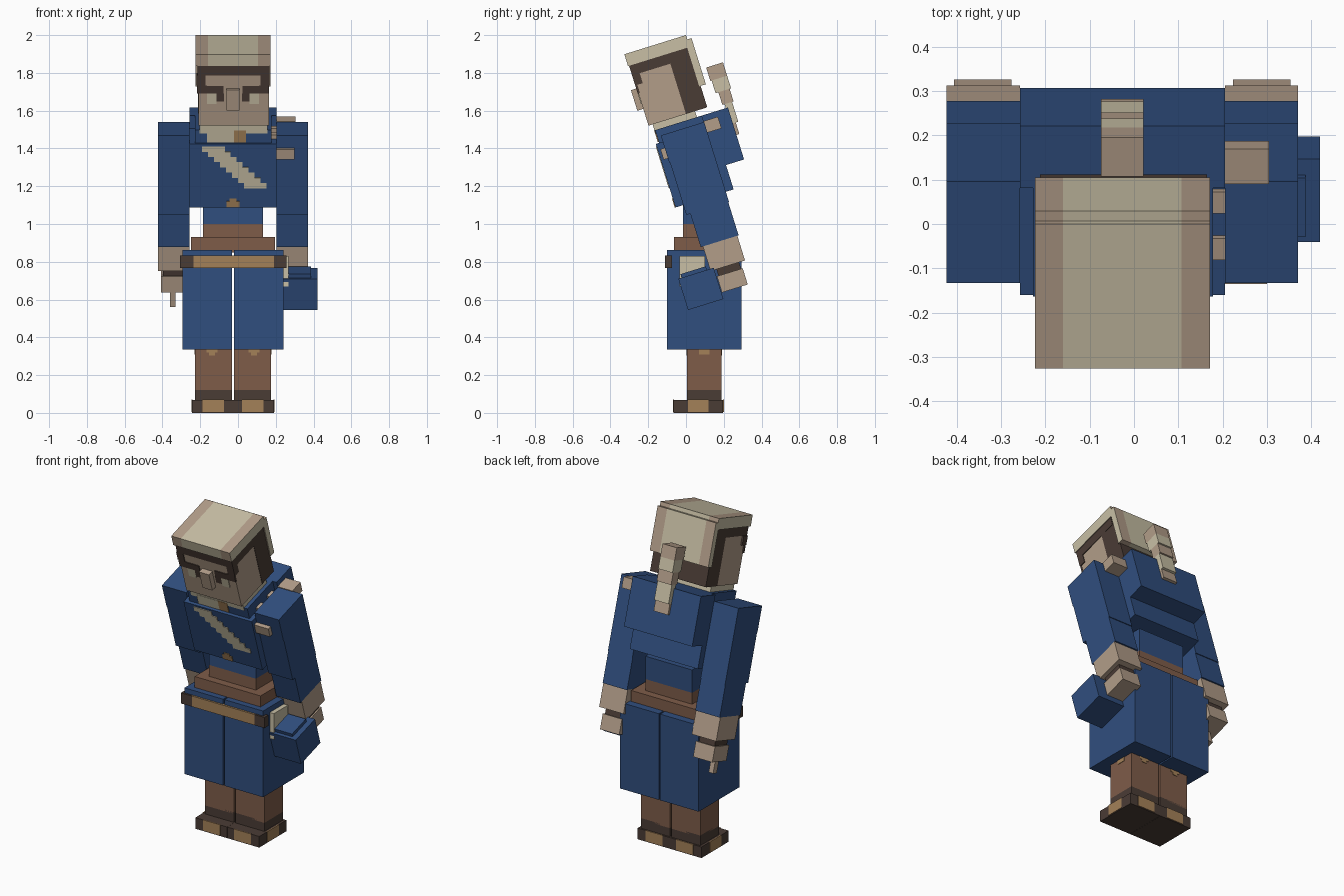
import bpy, bmesh, math
from mathutils import Matrix, Vector

if "Cube" in bpy.data.objects:
    bpy.data.objects.remove(bpy.data.objects["Cube"], do_unlink=True)

CX = -0.0265                                   # centre plane of the body
LEAN = Matrix.Rotation(0.3015, 4, 'X')         # forward stoop of the upper body
UPRIGHT = Matrix.Identity(4)


def linear(c):
    c /= 255
    return c / 12.92 if c <= 0.04045 else ((c + 0.055) / 1.055) ** 2.4


def material(name, *rgb):
    m = bpy.data.materials.new(name)
    col = tuple(linear(c) for c in rgb) + (1,)
    m.diffuse_color = col
    m.use_nodes = True
    b = m.node_tree.nodes["Principled BSDF"]
    b.inputs["Base Color"].default_value = col
    b.inputs["Roughness"].default_value = 0.9
    return m


BLUE = material("navy_cloth", 48, 78, 126)
BROWN = material("brown_leather", 126, 92, 73)
DARK = material("dark_brown", 74, 60, 53)
OCHRE = material("ochre_leather", 164, 129, 88)
SKIN = material("tan_skin", 178, 157, 137)
BEIGE = material("pale_beige", 200, 191, 165)


def part(name, boxes, frame=UPRIGHT, mirror=False):
    """One object from boxes (x0, x1, y0, y1, z0, z1, material)."""
    bm = bmesh.new()
    mats = []
    for x0, x1, y0, y1, z0, z1, mat in boxes:
        if mirror:
            x0, x1 = 2 * CX - x1, 2 * CX - x0
        if mat not in mats:
            mats.append(mat)
        m = (frame @ Matrix.Translation(((x0 + x1) / 2, (y0 + y1) / 2, (z0 + z1) / 2))
             @ Matrix.Diagonal((x1 - x0, y1 - y0, z1 - z0, 1)))
        verts = bmesh.ops.create_cube(bm, size=1, matrix=m)["verts"]
        for f in {f for v in verts for f in v.link_faces}:
            f.material_index = mats.index(mat)
    me = bpy.data.meshes.new(name)
    bm.to_mesh(me)
    bm.free()
    for m in mats:
        me.materials.append(m)
    ob = bpy.data.objects.new(name, me)
    bpy.context.collection.objects.link(ob)
    return ob


def pair(name, boxes, frame=UPRIGHT):
    part("left_" + name, boxes, frame)
    part("right_" + name, boxes, frame, True)


# Legs and boots (left side coordinates, mirrored to the right)
pair("leg", [(-0.021, 0.175, 0.005, 0.187, 0.12, 0.85, BROWN),
             (-0.021, 0.175, 0.005, 0.187, 0.05, 0.13, DARK)])
pair("knee_patch", [(0.055, 0.115, 0.002, 0.19, 0.32, 0.345, OCHRE),
                    (0.07, 0.1, 0.002, 0.19, 0.305, 0.32, OCHRE),
                    (0.1, 0.178, 0.07, 0.125, 0.31, 0.34, OCHRE)])
pair("boot", [(-0.026, 0.19, -0.066, 0.197, 0, 0.068, DARK)])
pair("boot_patch", [(0.02, 0.135, -0.069, -0.064, 0.005, 0.07, OCHRE),
                    (0.02, 0.135, 0.195, 0.2, 0.005, 0.07, OCHRE),
                    (0.187, 0.193, 0.01, 0.12, 0.005, 0.07, OCHRE)])

# Robe skirt, belt and waist
pair("skirt", [(-0.022, 0.24, -0.1, 0.295, 0.335, 0.863, BLUE)])
part("belt", [(-0.235, 0.19, -0.112, -0.075, 0.768, 0.833, OCHRE),
              (-0.308, -0.235, -0.112, -0.075, 0.768, 0.833, DARK),
              (0.19, 0.258, -0.112, -0.075, 0.768, 0.833, DARK)])
part("waist_sash", [(-0.25, 0.197, -0.063, 0.25, 0.85, 0.93, BROWN)])
part("lower_torso", [(-0.185, 0.132, -0.015, 0.205, 0.85, 1.0, BROWN),
                     (-0.185, 0.132, -0.015, 0.205, 1.0, 1.14, BLUE)])

# Upper torso, collar and back mantle
part("upper_torso", [(-0.257, 0.205, 0.27, 0.592, 1.055, 1.407, BLUE)], LEAN)
part("collar", [(-0.228, 0.178, 0.288, 0.55, 1.40, 1.478, BLUE)], LEAN)
part("mantle", [(-0.257, 0.205, 0.545, 0.692, 1.19, 1.478, BLUE)], LEAN)
part("scarf", [(-0.165, -0.02, 0.283, 0.29, 1.412, 1.478, BEIGE),
               (-0.02, 0.042, 0.283, 0.29, 1.412, 1.478, OCHRE)], LEAN)
part("neck", [(-0.205, 0.155, 0.285, 0.52, 1.46, 1.515, BEIGE)], LEAN)
part("chest_sash", [(-0.19 + 0.0315 * i, -0.07 + 0.0315 * i, 0.266, 0.272,
                     1.365 - 0.029 * i, 1.394 - 0.029 * i, BEIGE) for i in range(8)], LEAN)
part("chest_clasp", [(-0.06, 0.007, 0.266, 0.272, 1.056, 1.09, OCHRE),
                     (-0.045, -0.008, 0.266, 0.272, 1.09, 1.105, OCHRE)], LEAN)

# Arms, cuffs and hands
pair("sleeve", [(0.205, 0.37, 0.309, 0.549, 1.288, 1.442, BLUE),
                (0.205, 0.37, 0.313, 0.549, 1.0, 1.29, BLUE),
                (0.205, 0.37, 0.335, 0.545, 0.815, 1.0, BLUE)], LEAN)
pair("cuff", [(0.205, 0.37, 0.347, 0.538, 0.678, 0.818, SKIN)], LEAN)
pair("wrist", [(0.235, 0.345, 0.38, 0.505, 0.63, 0.68, DARK)], LEAN)
pair("hand", [(0.224, 0.354, 0.371, 0.514, 0.552, 0.642, SKIN)], LEAN)
part("right_finger", [(-0.36, -0.33, 0.373, 0.41, 0.47, 0.555, SKIN)], LEAN)

# Shoulder strap pieces on the left arm
part("shoulder_strap", [(0.205, 0.305, 0.545, 0.627, 1.383, 1.447, SKIN),
                        (0.205, 0.3, 0.285, 0.31, 1.315, 1.373, SKIN),
                        (0.178, 0.205, 0.47, 0.52, 1.4, 1.43, SKIN),
                        (0.178, 0.205, 0.36, 0.41, 1.4, 1.43, SKIN)], LEAN)

# Pouch and the slip beside it
part("pouch", [(0.24, 0.42, 0.172, 0.368, 0.517, 0.69, BLUE),
               (0.265, 0.387, 0.19, 0.33, 0.68, 0.71, BLUE)], LEAN)
part("paper_slip", [(0.238, 0.268, -0.035, 0.1, 0.67, 0.83, BEIGE)])

# Head with hair and face plates
part("head", [(-0.21, 0.163, 0.262, 0.58, 1.511, 1.85, SKIN)], LEAN)
part("back_hair", [(-0.212, 0.165, 0.47, 0.588, 1.513, 1.85, DARK)], LEAN)
part("hair_band", [(-0.214, 0.167, 0.258, 0.57, 1.79, 1.85, DARK)], LEAN)
pair("sideburn", [(0.12, 0.167, 0.258, 0.30, 1.735, 1.79, DARK),
                  (0.11, 0.164, 0.258, 0.27, 1.69, 1.735, DARK)], LEAN)
pair("eyebrow", [(0.025, 0.115, 0.258, 0.264, 1.69, 1.732, DARK),
                 (0.022, 0.062, 0.258, 0.264, 1.645, 1.69, DARK)], LEAN)
pair("eye", [(0.062, 0.112, 0.258, 0.264, 1.633, 1.69, BEIGE)], LEAN)
part("nose", [(-0.06, 0.007, 0.229, 0.265, 1.604, 1.718, SKIN)], LEAN)

# Cap and hood: pale middle, tan side strips, pale outer sides
for name, y0, y1, z0, z1 in (("cap", 0.252, 0.594, 1.844, 1.91),
                             ("hood", 0.58, 0.617, 1.63, 1.886)):
    ob = part(name, [(-0.16, 0.107, y0, y1, z0, z1, BEIGE),
                     (-0.224, -0.16, y0, y1, z0, z1, SKIN),
                     (0.107, 0.172, y0, y1, z0, z1, SKIN)], LEAN)
    for p in ob.data.polygons:
        if abs(p.normal.x) > 0.9:
            p.material_index = 0

# Banded plume hanging down the back, narrowing downwards
part("plume", [(-0.075, 0.022, 0.645, 0.738, 1.64, 1.714, SKIN),
               (-0.075, 0.022, 0.652, 0.738, 1.57, 1.64, BEIGE),
               (-0.075, 0.022, 0.668, 0.73, 1.50, 1.57, SKIN),
               (-0.075, 0.022, 0.68, 0.722, 1.39, 1.50, BEIGE),
               (-0.075, 0.022, 0.688, 0.708, 1.326, 1.39, SKIN)], LEAN)
